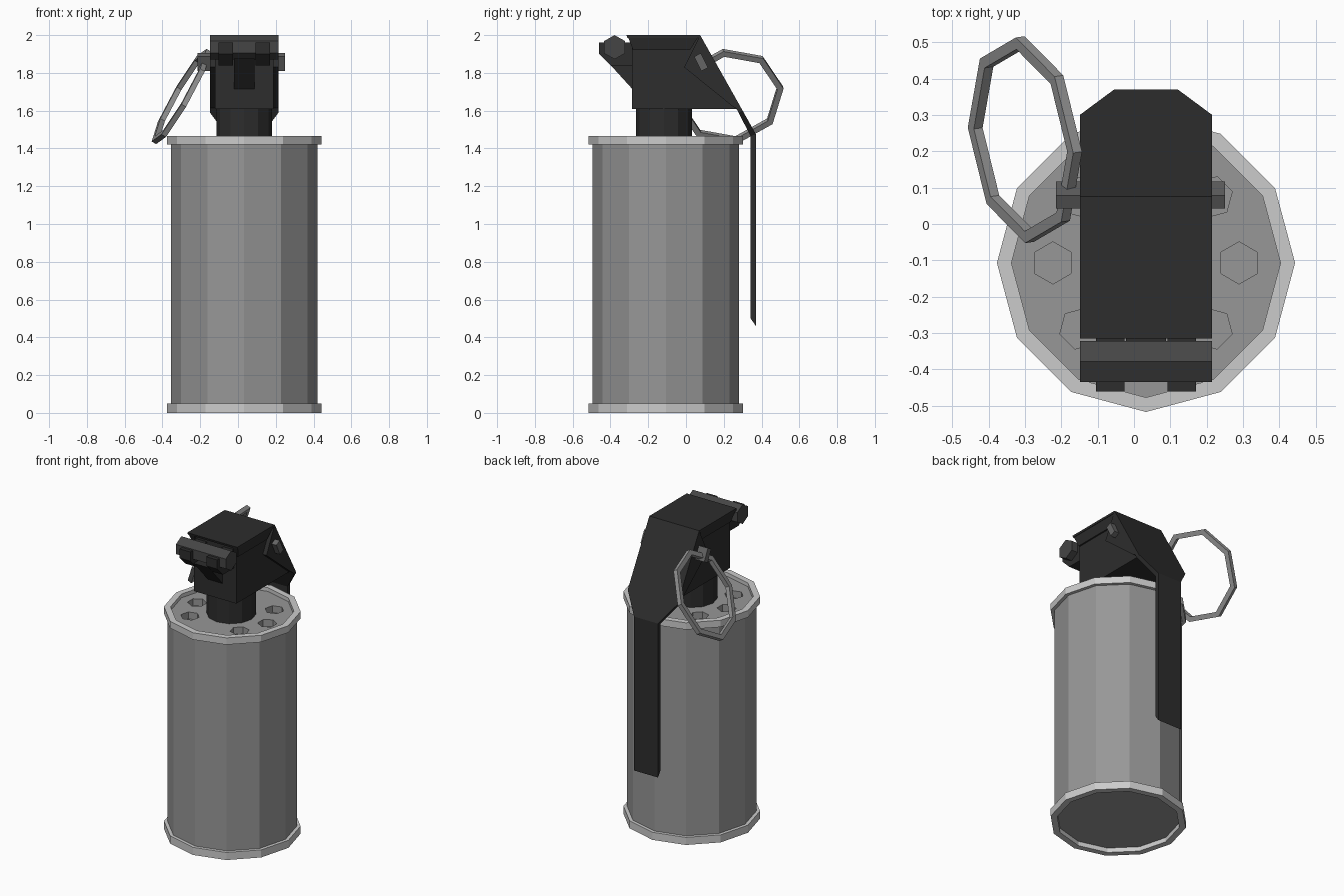
import bpy, bmesh, math
from mathutils import Vector, Matrix

if "Cube" in bpy.data.objects:
    bpy.data.objects.remove(bpy.data.objects["Cube"])

CX, CY = 0.033, -0.107          # axis of the canister


def material(name, v):
    m = bpy.data.materials.new(name)
    m.diffuse_color = (v, v, v, 1)
    m.use_nodes = True
    m.node_tree.nodes["Principled BSDF"].inputs["Base Color"].default_value = m.diffuse_color
    return m


BODY = material("body grey", 0.31)
RIM = material("rim light grey", 0.60)
BLACK = material("black plastic", 0.026)
BAR = material("dark steel", 0.06)
PIN = material("pin grey", 0.13)
RING = material("ring grey", 0.30)


def finish(name, bm, mat):
    bmesh.ops.recalc_face_normals(bm, faces=bm.faces)
    me = bpy.data.meshes.new(name)
    bm.to_mesh(me)
    bm.free()
    ob = bpy.data.objects.new(name, me)
    bpy.context.collection.objects.link(ob)
    if mat:
        me.materials.append(mat)
    return ob


def loft(bm, sections, closed=False):
    """Skin a list of equal-length vertex loops; cap the ends unless closed."""
    loops = [[bm.verts.new(p) for p in s] for s in sections]
    n = len(loops[0])
    pairs = list(zip(loops, loops[1:])) + ([(loops[-1], loops[0])] if closed else [])
    for a, b in pairs:
        for i in range(n):
            j = (i + 1) % n
            bm.faces.new((a[i], a[j], b[j], b[i]))
    if not closed:
        bm.faces.new(loops[0])
        bm.faces.new(loops[-1])


def circle(x, y, z, r, n, phase=0.0):
    return [(x + r * math.cos(phase + math.tau * i / n),
             y + r * math.sin(phase + math.tau * i / n), z) for i in range(n)]


def lathe(name, profile, mat, y=CY, n=12, closed=False):
    bm = bmesh.new()
    loft(bm, [circle(CX, y, z, r, n) for r, z in profile], closed)
    return finish(name, bm, mat)


def prism(name, yz, x0, x1, mat):
    bm = bmesh.new()
    loft(bm, [[(x, y, z) for y, z in yz] for x in (x0, x1)])
    return finish(name, bm, mat)


# canister with six vent holes in the top
can = lathe("canister", [(0.388, 0.03), (0.388, 1.44)], BODY)
bm = bmesh.new()
for deg in (-45, 0, 45, 135, 180, 225):
    a = math.radians(deg)
    x, y = CX + 0.256 * math.cos(a), CY + 0.256 * math.sin(a)
    loft(bm, [circle(x, y, z, 0.058, 6, a + math.pi / 6) for z in (1.395, 1.55)])
cutter = finish("vent_cutter", bm, BODY)
cutter.hide_render = True
cutter.hide_viewport = True
cutter.display_type = 'WIRE'
mod = can.modifiers.new("vents", 'BOOLEAN')
mod.operation = 'DIFFERENCE'
mod.solver = 'EXACT'
mod.object = cutter

# rolled rims
for name, z0, z1 in (("bottom_rim", 0.0, 0.05), ("top_rim", 1.42, 1.465)):
    lathe(name, [(0.37, z0), (0.41, z0), (0.41, z1), (0.37, z1)], RIM, closed=True)

# neck and fuze head
lathe("neck", [(0.148, 1.42), (0.148, 1.63)], BLACK, y=-0.117)
prism("fuze_head", [(-0.285, 1.61), (0.28, 1.61), (0.065, 1.988), (-0.285, 1.988)],
      CX - 0.155, CX + 0.155, BLACK)

# front hinge: bar, two arms and a wedge below
prism("hinge_bar", [(-0.378 + 0.065 * math.sin(math.tau * i / 6),
                     1.936 + 0.064 * math.cos(math.tau * i / 6)) for i in range(6)],
      CX - 0.182, CX + 0.182, BAR)
for side, label in ((-1, "left"), (1, "right")):
    c = CX + side * 0.098
    prism(label + "_hinge_arm", [(-0.46, 1.96), (-0.46, 1.90), (-0.40, 1.84),
                                 (-0.28, 1.84), (-0.28, 1.96)],
          c - 0.039, c + 0.039, BLACK)
prism("hinge_wedge", [(-0.43, 1.875), (-0.28, 1.71), (-0.28, 1.875)],
      CX - 0.055, CX + 0.055, BLACK)

# safety lever: half width, outer (y, z), inner (y, z)
rows = [(0.182, -0.315, 2.0, -0.31, 1.985),
        (0.182, 0.075, 2.0, 0.065, 1.985),
        (0.182, 0.30, 1.60, 0.278, 1.59),
        (0.0875, 0.37, 1.475, 0.342, 1.465),
        (0.0875, 0.37, 0.46, 0.342, 0.50)]
bm = bmesh.new()
loft(bm, [[(CX - w, yo, zo), (CX + w, yo, zo), (CX + w, yi, zi), (CX - w, yi, zi)]
          for w, yo, zo, yi, zi in rows])
finish("safety_lever", bm, BLACK)

# folded flanges on both sides of the lever
for side, label in ((-1, "left"), (1, "right")):
    xs = (CX + side * 0.15, CX + side * 0.182)
    prism(label + "_lever_flange", [(0.075, 2.0), (-0.01, 1.83), (0.25, 1.62), (0.30, 1.60)],
          *xs, BLACK)
    # top lip folds inward towards the head
    bm = bmesh.new()
    outline = [(-0.31, 1.998), (-0.28, 1.92), (0.02, 1.92), (0.07, 1.998)]
    loft(bm, [[(CX + side * (0.14 if inner else (0.182 if z > 1.95 else 0.165)), y, z)
               for y, z in outline] for inner in (True, False)])
    finish(label + "_lever_lip", bm, BLACK)

# cross pin, tilted parallel to the lever slope
d, e = Vector((0.0, 0.45, -0.89)), Vector((0.0, 0.89, 0.45))
mid = Vector((0, 0.08, 1.857))
prism("cross_pin", [(mid + d * s * 0.043 + e * t * 0.02).yz
                    for s, t in ((-1, -1), (-1, 1), (1, 1), (1, -1))],
      -0.215, 0.25, PIN)

# octagonal pull ring hanging from the pin
a = Vector((0.29, -0.07, 0.49)).normalized()
b = Vector((-0.035, 0.565, 0.08))
b = (b - a * b.dot(a)).normalized()
n = a.cross(b)
centre = Vector((-0.30, 0.232, 1.675))
sections = []
for i in range(8):
    t = math.tau * i / 8
    u = a * math.cos(t) + b * math.sin(t)
    sections.append([centre + u * r + n * h for r, h in
                     ((0.287, -0.014), (0.287, 0.014), (0.254, 0.014), (0.254, -0.014))])
bm = bmesh.new()
loft(bm, sections, closed=True)
finish("pull_ring", bm, RING)
